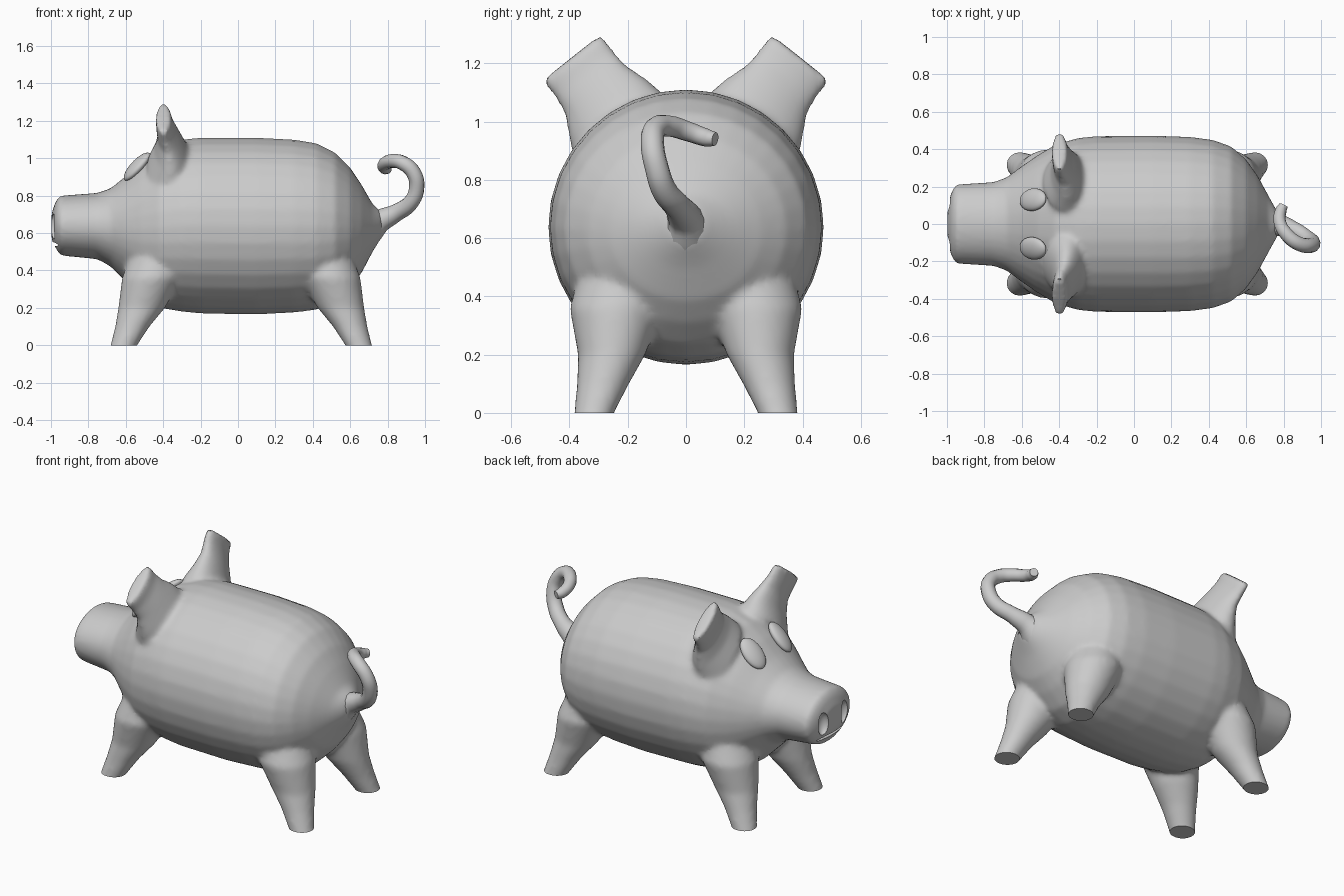
import bpy, bmesh, math
from mathutils import Vector

if "Cube" in bpy.data.objects:
    bpy.data.objects.remove(bpy.data.objects["Cube"])

SIDES = 32


def loft(bm, rings):
    """Skin elliptical rings given as (centre, half axis u, half axis v)."""
    loops = []
    for c, u, v in rings:
        angles = [2 * math.pi * i / SIDES for i in range(SIDES)]
        loops.append([bm.verts.new(Vector(c) + Vector(u) * math.cos(a) + Vector(v) * math.sin(a))
                      for a in angles])
    for a, b in zip(loops, loops[1:]):
        for i in range(SIDES):
            j = (i + 1) % SIDES
            bm.faces.new((a[i], a[j], b[j], b[i]))
    bm.faces.new(loops[0][::-1])
    bm.faces.new(loops[-1])


def activate(ob):
    bpy.ops.object.select_all(action='DESELECT')
    ob.select_set(True)
    bpy.context.view_layer.objects.active = ob


def apply_all(ob):
    activate(ob)
    for m in list(ob.modifiers):
        bpy.ops.object.modifier_apply(modifier=m.name)


def ellipsoid(name, loc, scale, rot=(0, 0, 0)):
    bpy.ops.mesh.primitive_uv_sphere_add(segments=24, ring_count=14, location=loc, rotation=rot)
    ob = bpy.context.object
    ob.name = name
    ob.scale = scale
    bpy.ops.object.shade_smooth()
    return ob


def fresh_solid(bm):
    bmesh.ops.recalc_face_normals(bm, faces=bm.faces[:])


bm = bmesh.new()

# Snout, head and trunk: x, bottom, top, half width
trunk = [(-.997, .565, .705, .09), (-.975, .52, .77, .175), (-.95, .48, .80, .212),
         (-.75, .46, .815, .225), (-.68, .42, .84, .25), (-.60, .34, .905, .31),
         (-.52, .26, .985, .365), (-.42, .20, 1.06, .425), (-.30, .18, 1.10, .46),
         (-.20, .17, 1.11, .47), (.10, .165, 1.11, .473), (.30, .175, 1.10, .466),
         (.42, .19, 1.08, .45), (.52, .235, 1.03, .415), (.60, .31, .95, .345),
         (.66, .385, .86, .26), (.72, .50, .755, .15), (.77, .58, .71, .06)]
loft(bm, [((x, 0, (b + t) / 2), (0, w, 0), (0, 0, (t - b) / 2)) for x, b, t, w in trunk])

# Flared legs: z, x, y, half size x, half size y
leg = [(-.05, -.632, .328, .064, .063), (0, -.61, .315, .072, .069), (.1, -.565, .285, .092, .09),
       (.2, -.515, .255, .125, .116), (.36, -.46, .24, .16, .16), (.5, -.42, .2, .15, .16)]
# Ears: x, y, z, half width, half thickness
ear = [(-.36, .22, .96, .20, .13), (-.36, .27, 1.045, .168, .085), (-.37, .31, 1.11, .135, .06),
       (-.39, .35, 1.165, .13, .047), (-.40, .393, 1.22, .132, .04)]
for s in (-1, 1):
    for rear in (False, True):
        loft(bm, [((.035 - x if rear else x, s * y, z), (rx, 0, 0), (0, ry, 0))
                  for z, x, y, rx, ry in leg])
    loft(bm, [((x, s * y, z), (0, s * .78 * w, -.62 * w), (t, 0, 0)) for x, y, z, w, t in ear])

fresh_solid(bm)
mesh = bpy.data.meshes.new("pig_body")
bm.to_mesh(mesh)
bm.free()
body = bpy.data.objects.new("pig_body", mesh)
bpy.context.collection.objects.link(body)

# Fuse the parts into one soft skin
fuse = body.modifiers.new("fuse", 'REMESH')
fuse.mode = 'VOXEL'
fuse.voxel_size = .014
soft = body.modifiers.new("soft", 'SMOOTH')
soft.factor = .5
soft.iterations = 9
apply_all(body)

# Flat soles
bm = bmesh.new()
bm.from_mesh(body.data)
bmesh.ops.bisect_plane(bm, geom=bm.verts[:] + bm.edges[:] + bm.faces[:],
                       plane_co=(0, 0, 0), plane_no=(0, 0, 1), clear_inner=True)
bmesh.ops.edgeloop_fill(bm, edges=[e for e in bm.edges if e.is_boundary])
fresh_solid(bm)
bm.to_mesh(body.data)
bm.free()

# Nostrils and mouth slit
cutters = [ellipsoid("nostril_cutter", (-.99, s * .1, .635), (.035, .04, .068)) for s in (-1, 1)]
cutters.append(ellipsoid("mouth_cutter", (-.955, 0, .535), (.045, .13, .012), (0, .3, 0)))
for c in cutters:
    cut = body.modifiers.new("cut", 'BOOLEAN')
    cut.operation = 'DIFFERENCE'
    cut.solver = 'EXACT'
    cut.object = c
apply_all(body)
for c in cutters:
    bpy.data.objects.remove(c)
activate(body)
bpy.ops.object.shade_smooth_by_angle(angle=math.radians(40))

# Eyes lying on the forehead slope
for s, side in ((-1, "right"), (1, "left")):
    ellipsoid(side + "_eye", (-.54, s * .13, .955), (.098, .062, .032),
              (-s * .25, -math.radians(47), 0))

# Curly tail: x, y, z, radius
path = [(.70, 0, .63, .095), (.77, -.005, .67, .06), (.85, -.03, .71, .046), (.925, -.075, .765, .043),
        (.955, -.10, .84, .041), (.94, -.115, .92, .040), (.88, -.105, .975, .039),
        (.82, -.06, .985, .037), (.78, .01, .965, .034), (.785, .07, .945, .031), (.80, .10, .94, .024)]
curve = bpy.data.curves.new("curly_tail", 'CURVE')
curve.dimensions = '3D'
curve.bevel_depth = 1
curve.bevel_resolution = 4
curve.resolution_u = 5
curve.use_fill_caps = True
spline = curve.splines.new('BEZIER')
spline.bezier_points.add(len(path) - 1)
for p, (x, y, z, r) in zip(spline.bezier_points, path):
    p.co = (x, y, z)
    p.radius = r
    p.handle_left_type = p.handle_right_type = 'AUTO'
tail = bpy.data.objects.new("curly_tail", curve)
bpy.context.collection.objects.link(tail)
activate(tail)
bpy.ops.object.convert(target='MESH')
bpy.ops.object.shade_smooth_by_angle(angle=math.radians(50))
